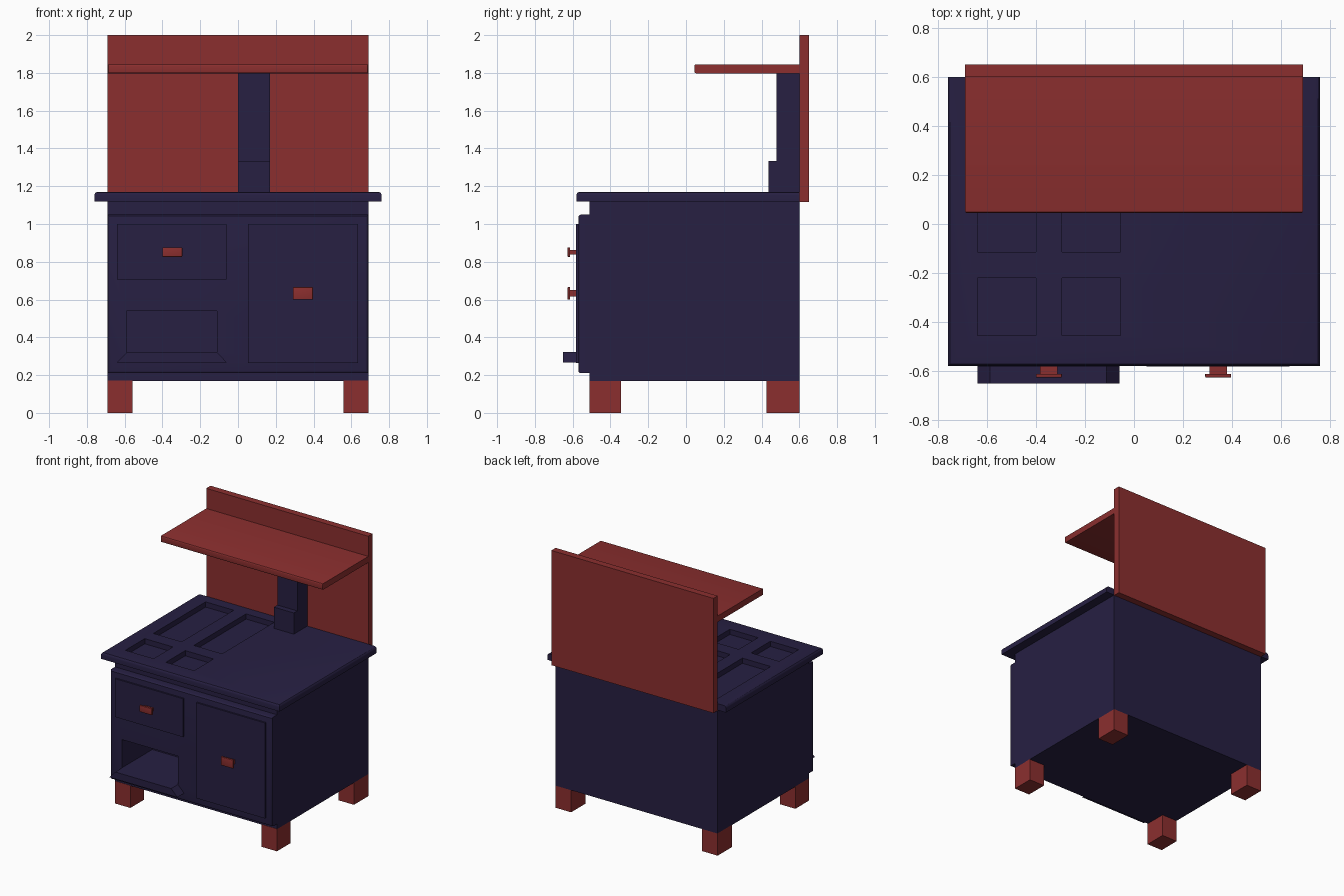
import bpy, bmesh

if "Cube" in bpy.data.objects:
    bpy.data.objects.remove(bpy.data.objects["Cube"])


def material(name, rgb):
    m = bpy.data.materials.new(name)
    m.diffuse_color = (*rgb, 1)
    m.use_nodes = True
    m.node_tree.nodes["Principled BSDF"].inputs["Base Color"].default_value = m.diffuse_color
    return m


NAVY = material("navy_enamel", (0.020, 0.014, 0.055))
RED = material("red_enamel", (0.26, 0.028, 0.028))


def box(name, x, y, z, mat=NAVY, bevel=0, pick=None, taper=0):
    """Box from ranges; bevels edges whose midpoint passes pick; taper narrows the top in x."""
    bm = bmesh.new()
    bmesh.ops.create_cube(bm, size=1)
    for v in bm.verts:
        c = v.co.copy()
        v.co = [r[0] if k < 0 else r[1] for k, r in zip(c, (x, y, z))]
        if taper and c.z > 0:
            v.co.x -= taper if c.x > 0 else -taper
    if bevel:
        edges = [e for e in bm.edges if pick((e.verts[0].co + e.verts[1].co) / 2)]
        bmesh.ops.bevel(bm, geom=edges, offset=bevel, segments=3, profile=0.5, affect='EDGES')
    me = bpy.data.meshes.new(name)
    bm.to_mesh(me)
    bm.free()
    me.materials.append(mat)
    ob = bpy.data.objects.new(name, me)
    bpy.context.collection.objects.link(ob)
    if bevel:
        bpy.ops.object.select_all(action='DESELECT')
        ob.select_set(True)
        bpy.context.view_layer.objects.active = ob
        bpy.ops.object.shade_smooth_by_angle()
    return ob


def cut(ob, x, y, z):
    """Subtract a box from an object."""
    cutter = box("cutter", x, y, z)
    cutter.hide_render = True
    mod = ob.modifiers.new("cut", 'BOOLEAN')
    mod.operation, mod.solver, mod.object = 'DIFFERENCE', 'EXACT', cutter
    bpy.context.view_layer.objects.active = ob
    bpy.ops.object.modifier_apply(modifier=mod.name)
    bpy.data.objects.remove(cutter)


# Stove body and front frame, with the open ash hole
body = box("stove_body", (-.69, .69), (-.51, .60), (.17, 1.12))
frame = box("front_frame", (-.69, .69), (-.57, -.51), (.21, 1.05), bevel=.015,
            pick=lambda m: m.y < -.56)
for part in (body, frame):
    cut(part, (-.59, -.11), (-.7, -.2), (.322, .54))

# Cooktop with rounded front and sides, and four sunken plates
top = box("cooktop", (-.76, .76), (-.58, .60), (1.12, 1.17), bevel=.018,
          pick=lambda m: m.z > 1.16 and m.y < .59)
for x0 in (-.64, -.295):
    for y in ((-.455, -.22), (-.115, .52)):
        cut(top, (x0, x0 + .24), y, (1.13, 1.3))

# Doors and ash ledge
box("firebox_door", (-.64, -.06), (-.582, -.56), (.705, 1.0))
box("oven_door", (.052, .636), (-.582, -.56), (.265, 1.0))
box("ash_ledge", (-.64, -.06), (-.652, -.56), (.268, .322), taper=.052)

# Handles
for name, cx, cz, h in (("firebox", -.348, .851, .025), ("oven", .344, .633, .033)):
    box(name + "_handle_stem", (cx - .036, cx + .036), (-.618, -.575),
        (cz - h * .5, cz + h * .5), RED)
    box(name + "_handle_plate", (cx - .053, cx + .053), (-.627, -.613),
        (cz - h, cz + h), RED, .004, lambda m: m.y < -.62)

# Feet
for side, x in (("left", (-.69, -.558)), ("right", (.558, .69))):
    for end, y in (("front", (-.512, -.345)), ("back", (.425, .60))):
        box(f"{end}_{side}_foot", x, y, (0, .172), RED)

# Flue pipe with its wider base
box("flue_pipe", (0, .17), (.478, .60), (1.16, 1.80))
box("flue_base", (0, .17), (.436, .60), (1.16, 1.333))

# Back panel and warming shelf
box("back_panel", (-.69, .69), (.60, .652), (1.117, 2.0), RED)
box("warming_shelf", (-.69, .69), (.045, .602), (1.798, 1.845), RED, .008,
    lambda m: m.y < .05)
